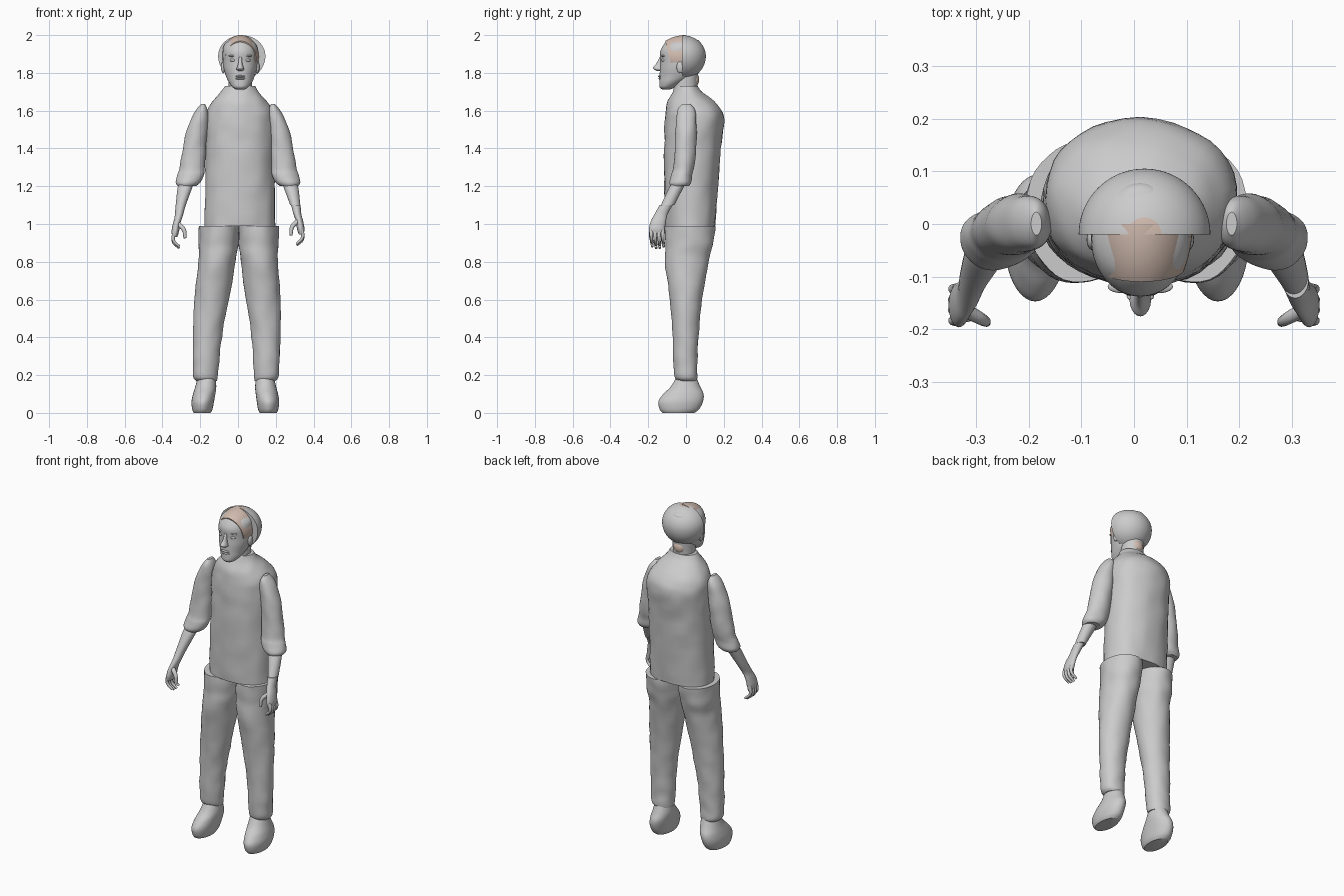
import bpy
import bmesh
import math
from mathutils import Vector, noise

default_cube = bpy.data.objects.get("Cube")
if default_cube:
    bpy.data.objects.remove(default_cube)


def make_material(name, colour):
    material = bpy.data.materials.new(name)
    material.use_nodes = True
    material.diffuse_color = colour
    material.node_tree.nodes["Principled BSDF"].inputs["Base Color"].default_value = colour
    return material


grey = make_material("plain grey", (.6, .6, .6, 1))
brown = make_material("hair brown", (.64, .5, .43, 1))


def finish(name, bm, materials, angle=40):
    """Turn a bmesh into a smooth shaded object."""
    bmesh.ops.recalc_face_normals(bm, faces=bm.faces)
    mesh = bpy.data.meshes.new(name)
    bm.to_mesh(mesh)
    bm.free()
    for material in materials:
        mesh.materials.append(material)
    obj = bpy.data.objects.new(name, mesh)
    bpy.context.collection.objects.link(obj)
    bpy.ops.object.select_all(action='DESELECT')
    obj.select_set(True)
    bpy.context.view_layer.objects.active = obj
    bpy.ops.object.shade_smooth_by_angle(angle=math.radians(angle))
    return obj


def spline(a, b, c, d, t):
    """Catmull-Rom value between b and c."""
    return b + t / 2 * (c - a + t * (2 * a - 5 * b + 4 * c - d + t * (3 * (b - c) + d - a)))


def loft(name, rows, steps=5, sides=40, place=None, lumps=0, power=1):
    """Skin rounded rings; each row is height, x low, x high, y low, y high."""
    rings = []
    last = len(rows) - 1
    for i in range(last):
        quad = [rows[max(i - 1, 0)], rows[i], rows[i + 1], rows[min(i + 2, last)]]
        for k in range(steps):
            rings.append([spline(*column, k / steps) for column in zip(*quad)])
    rings.append(rows[-1])
    bm = bmesh.new()
    loops = []
    for z, left, right, front, back in rings:
        loop = []
        for k in range(sides):
            angle = math.tau * k / sides
            c, s = math.cos(angle), math.sin(angle)
            c = math.copysign(abs(c) ** power, c)
            s = math.copysign(abs(s) ** power, s)
            point = Vector(((left + right + (right - left) * c) / 2,
                            (front + back + (back - front) * s) / 2, z))
            swell = lumps * noise.noise(point * 14)
            point += Vector((c, s, 0)) * swell
            loop.append(bm.verts.new(place(point) if place else point))
        loops.append(loop)
    for low, high in zip(loops, loops[1:]):
        for k in range(sides):
            n = (k + 1) % sides
            bm.faces.new((low[k], low[n], high[n], high[k]))
    bm.faces.new(loops[0])
    bm.faces.new(loops[-1])
    return finish(name, bm, [grey])


def ball(centre, size, detail=32):
    bm = bmesh.new()
    bmesh.ops.create_uvsphere(bm, u_segments=detail, v_segments=detail // 2, radius=1)
    for v in bm.verts:
        v.co = Vector(centre) + Vector(a * b for a, b in zip(v.co, size))
    return bm


def cut(bm, point, normal):
    """Remove everything on the normal side and close the opening."""
    bmesh.ops.bisect_plane(bm, geom=bm.verts[:] + bm.edges[:] + bm.faces[:],
                           plane_co=point, plane_no=normal, clear_outer=True)
    bmesh.ops.holes_fill(bm, edges=[e for e in bm.edges if e.is_boundary])


def tube(name, points, radius):
    curve = bpy.data.curves.new(name, 'CURVE')
    curve.dimensions = '3D'
    curve.bevel_depth = radius
    curve.bevel_resolution = 3
    curve.use_fill_caps = True
    curve.resolution_u = 6
    path = curve.splines.new('BEZIER')
    path.bezier_points.add(len(points) - 1)
    for i, (knot, co) in enumerate(zip(path.bezier_points, points)):
        knot.co = co
        knot.handle_left_type = knot.handle_right_type = 'AUTO'
        knot.radius = 1 - .2 * i
    curve.materials.append(grey)
    bpy.context.collection.objects.link(bpy.data.objects.new(name, curve))


# Shirt body, with rounded shoulders and a fuller upper back
loft("shirt", [
    (.99, -.178, .198, -.11, .155), (1.2, -.175, .195, -.115, .17),
    (1.4, -.172, .192, -.115, .185), (1.54, -.17, .195, -.11, .2),
    (1.6, -.16, .185, -.105, .19), (1.65, -.135, .15, -.095, .15),
    (1.7, -.09, .105, -.07, .085), (1.73, -.07, .09, -.055, .06)],
    lumps=.006, power=.92)

leg_rows = [
    (.17, -.22, -.115, -.045, .055), (.19, -.235, -.11, -.06, .06),
    (.25, -.24, -.1, -.065, .062), (.4, -.24, -.085, -.07, .065),
    (.6, -.23, -.05, -.085, .085), (.8, -.21, -.014, -.11, .12),
    (.9, -.207, 0, -.112, .145), (.99, -.205, .004, -.11, .155)]
shoe_rows = [
    (0, -.235, -.145, -.125, .045), (.02, -.243, -.135, -.14, .07),
    (.06, -.246, -.127, -.146, .09), (.1, -.238, -.12, -.12, .093),
    (.14, -.226, -.115, -.08, .075), (.2, -.21, -.12, -.045, .05)]
sleeve_rows = [
    (1.2, -.32, -.225, -.08, .015), (1.22, -.332, -.2, -.088, .028),
    (1.26, -.322, -.18, -.078, .034), (1.3, -.308, -.175, -.066, .042),
    (1.4, -.292, -.168, -.06, .055), (1.5, -.27, -.162, -.055, .056),
    (1.57, -.242, -.158, -.05, .052), (1.61, -.215, -.165, -.042, .042),
    (1.635, -.193, -.178, -.02, .02)]
forearm_rows = [
    (.93, -.347, -.322, -.192, -.115), (.96, -.352, -.312, -.196, -.112),
    (1, -.345, -.306, -.186, -.106), (1.04, -.335, -.293, -.165, -.096),
    (1.1, -.33, -.276, -.133, -.062), (1.2, -.318, -.24, -.086, -.01),
    (1.24, -.3, -.23, -.06, .01)]

# Limbs on both sides; the left leg stands a little straighter
for side, label in ((-1, "right"), (1, "left")):
    def stance(p, side=side):
        if side < 0:
            return p
        return Vector((.01 - p.x - .04 * (1 - p.z), p.y, p.z))

    def swing(p, side=side):
        if side < 0:
            return p
        return Vector((-p.x, p.y, p.z + .015 * (p.z < 1.1)))

    loft(label + "_trouser_leg", leg_rows, place=stance, lumps=.006)
    loft(label + "_shoe", shoe_rows, place=stance)
    loft(label + "_sleeve", sleeve_rows, place=swing, lumps=.005)
    loft(label + "_forearm", forearm_rows, place=swing, sides=24)
    # Curled fingers and a thumb
    for i in range(4):
        y = -.183 + .02 * i
        drop = .008 * (i in (1, 2))
        path = [(-.335, y, .96), (-.342, y, .915 - drop), (-.31, y + .005, .88 - drop)]
        tube(label + "_finger", [swing(Vector(p)) for p in path], .011)
    path = [(-.318, -.165, 1), (-.287, -.182, .97), (-.28, -.187, .925)]
    tube(label + "_thumb", [swing(Vector(p)) for p in path], .014)

# Neck and head
loft("neck", [(1.64, -.06, .085, -.075, .065), (1.7, -.05, .075, -.068, .06),
              (1.8, -.05, .075, -.06, .065)])
loft("head", [
    (1.712, -.01, .035, -.125, -.085), (1.725, -.03, .055, -.14, -.055),
    (1.75, -.048, .074, -.141, -.01), (1.78, -.063, .087, -.14, .04),
    (1.82, -.075, .099, -.138, .06), (1.86, -.08, .104, -.135, .07),
    (1.91, -.081, .105, -.137, .08), (1.945, -.075, .099, -.121, .08),
    (1.97, -.05, .075, -.1, .07), (1.985, -.02, .045, -.065, .03)])
mid = .012

# Face features
loft("nose", [
    (1.81, mid - .01, mid + .01, -.155, -.12), (1.818, mid - .02, mid + .02, -.168, -.12),
    (1.828, mid - .018, mid + .018, -.175, -.12), (1.85, mid - .011, mid + .011, -.157, -.12),
    (1.885, mid - .008, mid + .008, -.139, -.12)], sides=20)
for height, depth in ((1.782, -.138), (1.77, -.136)):
    finish("lip", ball((mid, depth, height), (.026, .01, .006), 20), [grey])
for side in (-1, 1):
    x = mid + side * .037
    finish("eye", ball((x, -.117, 1.867), (.017, .014, .009), 20), [grey])
    finish("brow", ball((x, -.119, 1.89), (.025, .012, .006), 20), [grey])
    finish("ear", ball((mid + side * .09, -.03, 1.83), (.012, .02, .032), 20), [grey])

# Front hair band over the forehead and temples
hair = ball((mid + .002, 0, 1.885), (.097, .16, .115), 64)
cut(hair, (0, -.105, 1.95), (0, -1, -.25))
cut(hair, (0, 0, 0), (0, 1, 0))
cut(hair, (0, 0, 1.83), (0, 0, -1))
finish("front_hair", hair, [brown])
finish("nape_hair", ball((mid, .045, 1.765), (.035, .025, .035), 24), [brown])

# Round shell behind the head, with a rounded patch of hair at the crown
shell = ball((mid + .008, -.02, 1.89), (.125, .125, .109), 96)
for v in shell.verts:
    if v.co.z < 1.89:
        v.co.z -= .15 * (1.89 - v.co.z)
cut(shell, (0, -.02, 0), (0, -1, 0))
for face in shell.faces:
    spot = face.calc_center_median()
    if spot.z > 1.95 and math.hypot(spot.x - .02, spot.y + .02) < .034:
        face.material_index = 1
finish("back_shell", shell, [grey, brown])
